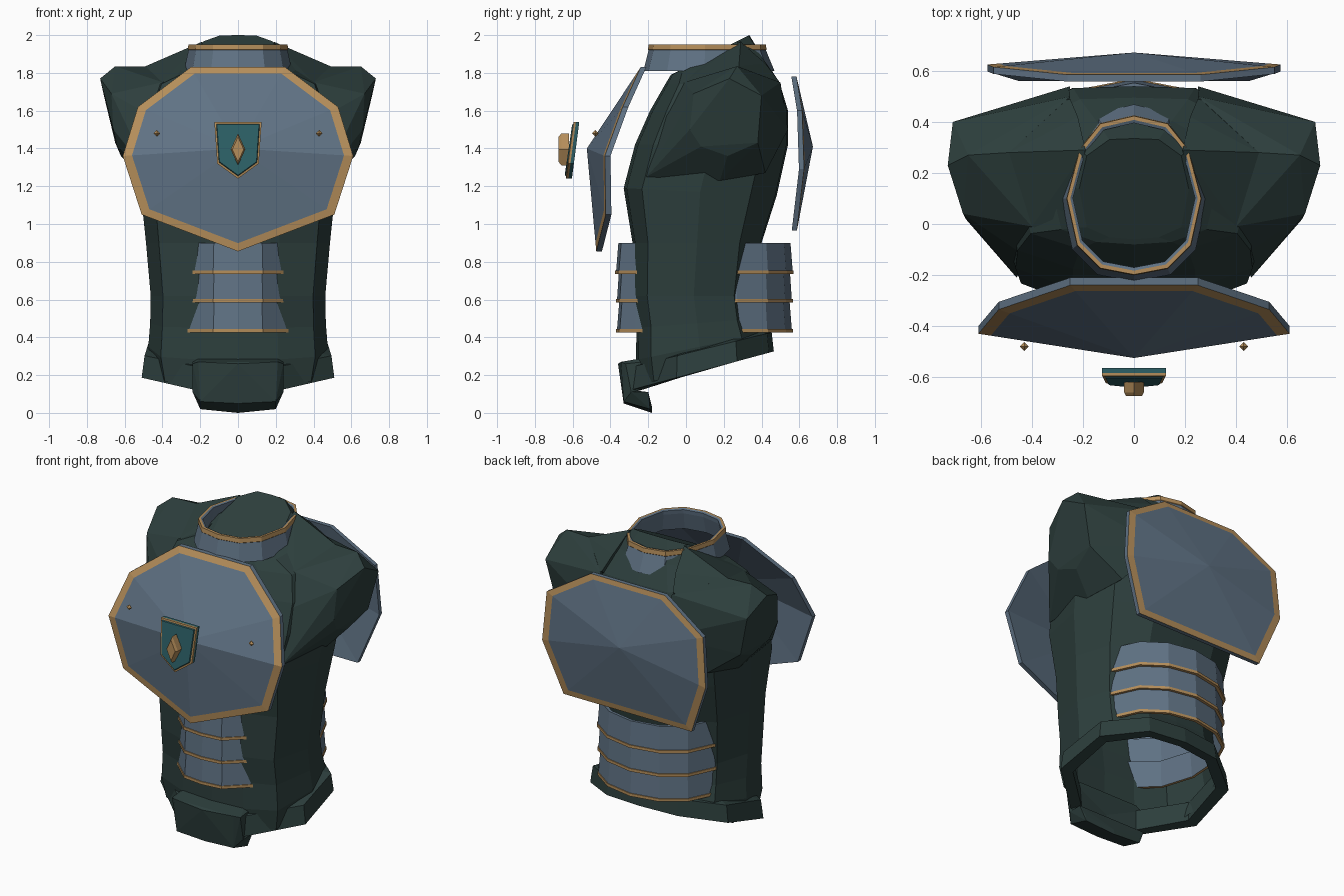
import bpy, bmesh
from mathutils import Vector

if "Cube" in bpy.data.objects:
    bpy.data.objects.remove(bpy.data.objects["Cube"])


def material(name, rgb):
    m = bpy.data.materials.new(name)
    m.diffuse_color = (*rgb, 1)
    m.use_nodes = True
    m.node_tree.nodes["Principled BSDF"].inputs["Base Color"].default_value = m.diffuse_color
    return m


CLOTH = material("dark green cloth", (0.026, 0.049, 0.046))
STEEL = material("blue grey steel", (0.115, 0.168, 0.230))
GOLD = material("aged gold", (0.46, 0.27, 0.103))
TEAL = material("teal enamel", (0.025, 0.115, 0.132))


def finish(name, bm, mats):
    bmesh.ops.recalc_face_normals(bm, faces=bm.faces)
    me = bpy.data.meshes.new(name)
    bm.to_mesh(me)
    bm.free()
    for m in mats:
        me.materials.append(m)
    ob = bpy.data.objects.new(name, me)
    bpy.context.collection.objects.link(ob)
    return ob


def full(half):
    """Close a half outline (x >= 0) by mirroring it across x = 0."""
    return half + [(-p[0], *p[1:]) for p in reversed(half) if p[0] > 1e-6]


def loft(name, rings, mats, slots=None, cap_start=False, cap_end=False, wrap=False):
    """Skin a list of equal rings; slots gives the material of each band."""
    bm = bmesh.new()
    rows = [[bm.verts.new(p) for p in r] for r in rings]
    pairs = list(zip(rows, rows[1:])) + ([(rows[-1], rows[0])] if wrap else [])
    for b, (lo, hi) in enumerate(pairs):
        for i in range(len(lo)):
            j = (i + 1) % len(lo)
            f = bm.faces.new((lo[i], lo[j], hi[j], hi[i]))
            f.material_index = slots[b] if slots else 0
    if cap_start:
        bm.faces.new(rows[0]).material_index = slots[0] if slots else 0
    if cap_end:
        bm.faces.new(rows[-1]).material_index = slots[-1] if slots else 0
    return finish(name, bm, mats)


def hull(name, pts, mat):
    bm = bmesh.new()
    for p in pts:
        bm.verts.new(p)
    out = bmesh.ops.convex_hull(bm, input=bm.verts)
    bmesh.ops.delete(bm, geom=list({v for v in out["geom_interior"] if isinstance(v, bmesh.types.BMVert)}),
                     context="VERTS")
    bmesh.ops.dissolve_limit(bm, angle_limit=0.03, verts=bm.verts, edges=bm.edges)
    return finish(name, bm, [mat])


# Torso: one cross-section, resized per level (z front, z back, half width, y front, y back)
section = [(0, 0), (.45, .02), (.86, .12), (1, .5), (.86, .83), (.45, .99), (0, 1)]
levels = [(.14, .36, .45, -.25, .42), (.28, .42, .475, -.265, .41), (.45, .50, .465, -.262, .38),
          (.62, .62, .462, -.283, .365), (.9, .9, .487, -.283, .40), (1.19, 1.15, .515, -.33, .48),
          (1.42, 1.42, .54, -.27, .54), (1.6, 1.6, .53, -.19, .54), (1.74, 1.75, .47, -.11, .495),
          (1.79, 1.88, .33, -.08, .41), (1.80, 2.0, .215, -.06, .335)]
rings = [full([(x * w, yf + t * (yb - yf), zf + t * (zb - zf)) for x, t in section])
         for zf, zb, w, yf, yb in levels]
loft("torso", rings, [CLOTH], cap_end=True)

# Shoulder stumps and the slopes that join them to the neck
shoulder = [(.73, .23, 1.77), (.71, .40, 1.68), (.67, .04, 1.69), (.66, .02, 1.5), (.64, .08, 1.41),
            (.62, .22, 1.36), (.65, .38, 1.43), (.65, .27, 1.835), (.58, -.02, 1.45), (.46, -.21, 1.25),
            (.42, -.13, 1.55), (.40, -.01, 1.75), (.49, .28, 1.835), (.25, .50, 1.75), (.25, .54, 1.5),
            (.44, .42, 1.27), (.50, .18, 1.23)]
slope = [(.19, .29, 1.965), (.26, .28, 1.92), (.49, .28, 1.835), (.40, -.01, 1.75), (.28, -.05, 1.77),
         (.25, .49, 1.76), (.22, .42, 1.85), (.45, .43, 1.70), (.2, .2, 1.5), (.45, .2, 1.5)]
for side, s in (("right", 1), ("left", -1)):
    hull(f"{side}_shoulder", [(s * x, y, z) for x, y, z in shoulder], CLOTH)
    hull(f"{side}_neck_slope", [(s * x, y, z) for x, y, z in slope], CLOTH)

# Tilted hip belt
belt = full([(0, -.30), (.24, -.28), (.51, -.05), (.485, .27), (.25, .44), (0, .465)])


def belt_ring(k, z0, tilt):
    return [(x * k, .08 + (y - .08) * k, z0 + tilt * y) for x, y in belt]


loft("hip_belt", [belt_ring(.85, .20, .27), belt_ring(1, .20, .27), belt_ring(.97, .315, .24),
                  belt_ring(.87, .325, .24)], [CLOTH], wrap=True)

# Belt flap: a front panel and a lip curling under it
panel = [(0, -.36, .26), (.21, -.345, .27), (.24, -.32, .26), (.24, -.29, .11), (.2, -.33, .06),
         (0, -.33, .05), (0, -.24, .29), (.21, -.23, .29), (.24, -.23, .27), (.23, -.25, .12), (0, -.27, .08)]
curl = [(0, -.33, .05), (.2, -.33, .06), (.24, -.29, .11), (.24, -.2, .11), (.2, -.19, .02), (0, -.18, 0),
        (0, -.18, .03), (.2, -.19, .05), (.22, -.28, .12), (0, -.28, .08)]
hull("belt_flap", full(panel), CLOTH)
hull("belt_flap_lip", full(curl), CLOTH)

# Collar: flared tube with a gold lip
lip = full([(0, -.195), (.13, -.17), (.22, -.08), (.26, .1), (.21, .29), (.13, .39), (0, .42)])


def collar_ring(k, z, back=None):
    return [(x * k, .115 + (y - .115) * (back if back and y > .115 else k), z) for x, y in lip]


loft("collar", [collar_ring(1.10, 1.81, 1.16), collar_ring(1.01, 1.92), collar_ring(1.02, 1.923),
                collar_ring(1.01, 1.95), collar_ring(.96, 1.95), collar_ring(.92, 1.945),
                collar_ring(.93, 1.92), collar_ring(1.02, 1.81, 1.10)],
     [STEEL, GOLD], [0, 1, 1, 1, 0, 0, 0, 0], wrap=True)


# Chest and back plates: gold bordered polygons raised to a central point
def bossed_plate(name, half, apex, back):
    bm = bmesh.new()
    pts = [Vector(p) for p in full(half)]
    a, shift = Vector(apex), Vector((0, back, 0))
    outer = [bm.verts.new(p) for p in pts]
    inner = [bm.verts.new(p.lerp(a, .08)) for p in pts]
    rear = [bm.verts.new(p + shift) for p in pts]
    tip, rear_tip = bm.verts.new(a), bm.verts.new(a + shift)
    for i in range(len(pts)):
        j = (i + 1) % len(pts)
        bm.faces.new((outer[i], outer[j], inner[j], inner[i])).material_index = 1
        bm.faces.new((inner[i], inner[j], tip))
        bm.faces.new((outer[i], rear[i], rear[j], outer[j]))
        bm.faces.new((rear[j], rear[i], rear_tip))
    finish(name, bm, [STEEL, GOLD])


bossed_plate("chest_plate", [(.25, -.24, 1.83), (.53, -.335, 1.62), (.61, -.43, 1.36),
                             (.51, -.425, 1.05), (0, -.475, .855)][::-1], (0, -.525, 1.40), .03)
bossed_plate("back_plate", [(.26, .585, 1.78), (.55, .615, 1.60), (.575, .625, 1.29),
                            (.45, .587, .965)], (0, .672, 1.41), -.027)

# Waist armour: three full rings that show at the belly and lower back, each with a gold hem
waist = full([(0, -.365), (.13, -.35), (.215, -.272), (.34, -.155), (.405, .05), (.39, .27),
              (.315, .43), (.18, .525), (0, .56)])


def waist_ring(k, z):
    return [(x * k, .1 + (y - .1) * k, z) for x, y in waist]


for n, (top, bottom, k0, k1) in enumerate([(.90, .74, .985, 1.01), (.74, .588, .98, 1.0),
                                           (.588, .43, .975, 1.0)]):
    hem = bottom + .014
    loft(f"waist_ring_{n + 1}",
         [waist_ring(k0, top), waist_ring(k1, hem), waist_ring(k1 + .012, hem),
          waist_ring(k1 + .012, bottom - .004), waist_ring(k1 - .03, bottom - .004),
          waist_ring(k0 - .04, top)], [STEEL, GOLD], [0, 1, 1, 1, 0, 0], wrap=True)

# Shield badge: teal backing, gold edge, teal face, leaning with the chest
badge = full([(0, 1.24), (.11, 1.32), (.125, 1.54)])


def badge_ring(k, y):
    return [(x * k, y - (1.54 - z) * .13, 1.41 + (z - 1.41) * k) for x, z in badge]


loft("badge", [badge_ring(1, -.565), badge_ring(1, -.583), badge_ring(1, -.595), badge_ring(.92, -.597),
               badge_ring(.89, -.603)], [TEAL, GOLD], [0, 1, 1, 0], cap_start=True, cap_end=True)

# Gold gem on the badge, and studs on the chest plate
gem = [(0, -.08), (.037, 0), (0, .08), (-.037, 0)]
loft("badge_gem", [[(x * k, y, 1.395 + z * k) for x, z in gem]
                   for k, y in ((1.05, -.62), (1.05, -.66), (.82, -.675))], [GOLD],
     cap_start=True, cap_end=True)
for side, s in (("right", 1), ("left", -1)):
    r = .018
    hull(f"{side}_stud", [(s * .43 + dx, -.48 + dy, 1.48 + dz) for dx, dy, dz in
                          ((r, 0, 0), (-r, 0, 0), (0, r, 0), (0, -r, 0), (0, 0, r), (0, 0, -r))], GOLD)
